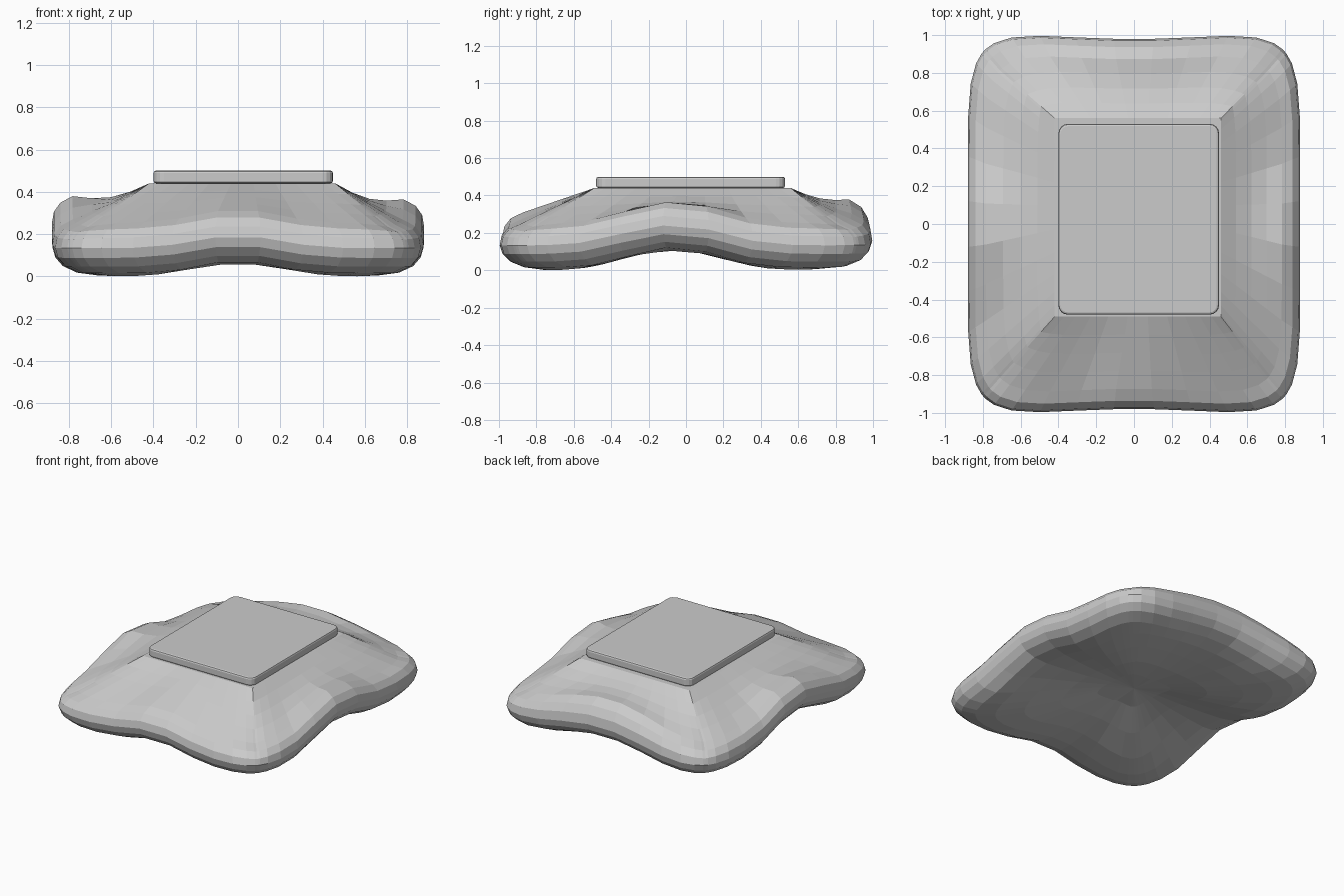
import bpy, bmesh, math

if "Cube" in bpy.data.objects:
    bpy.data.objects.remove(bpy.data.objects["Cube"])

HX, HY = 0.88, 1.01
SIDE = 13          # cells along each side of the cushion


def bump(v, centre, width):
    return math.exp(-(abs(v - centre) / width) ** 2.3)


def lift(x, y):
    """The cushion arches up along both middle lines; corners stay low."""
    across = (0.12 if x < 0 else 0.105) * bump(y, -0.07, 0.36)
    t = min(1, max(0, (y + 1) / 2))
    along = (0.055 + 0.03 * t) * bump(x, 0, 0.28 + 0.17 * t)
    return math.hypot(across, along)


def outline():
    """Directions round a unit square, denser towards the corners."""
    steps = [math.sin(math.pi / 2 * (2 * i / SIDE - 1)) for i in range(SIDE)]
    return ([(1, v) for v in steps] + [(-v, 1) for v in steps]
            + [(-1, -v) for v in steps] + [(v, -1) for v in steps])


def rim_point(p, q):
    r = (abs(p) ** 7 + abs(q) ** 7) ** (-1 / 7)
    x, y = p * r * HX, q * r * HY
    return x, y * (1 - 0.03 * abs(q) ** 6 * bump(x, 0, 0.5))


def crown(p, q):
    """Rim fullness above the seam: thin at corners, fuller at the back."""
    back = 0.3 * q ** 6 * bump(p, 0, 0.8) if q > 0 else 0
    return 1 - 0.2 * (p * q) ** 4 + back


dirs = outline()
N = len(dirs)

# Cushion: rings lofted from the hollow underside, round the rim, up to the pad
under = [(0.2, -0.134), (0.4, -0.134), (0.6, -0.134), (0.76, -0.132),
         (0.87, -0.115), (0.945, -0.085), (0.985, -0.045)]
over = [(1.0, 0.0), (0.99, 0.05), (0.955, 0.092), (0.89, 0.122)]
blend = [0.25, 0.5, 0.75, 1.0]

bm = bmesh.new()
rings = []
for s, dz in under + over:
    ring = []
    for p, q in dirs:
        x, y = rim_point(p, q)
        z = 0.14 + (lift(x, y) if s > 0.85 else lift(x * s, y * s))
        z += dz * crown(p, q) if dz > 0 else dz
        ring.append(bm.verts.new((x * s, y * s, z)))
    rings.append(ring)
s, dz = over[-1]
for k in blend:
    ring = []
    for p, q in dirs:
        x, y = rim_point(p, q)
        px, py = 0.02 + 0.44 * p, 0.035 + 0.525 * q
        dip = 0.035 * abs(p) ** 6 * bump(y, -0.07, 0.36)
        if q > 0:
            dip += 0.025 * q ** 6 * bump(x, 0, 0.6)
        z = (0.14 + lift(x, y) + dz * crown(p, q)) * (1 - k) + 0.44 * k
        ring.append(bm.verts.new((x * s * (1 - k) + px * k,
                                  y * s * (1 - k) + py * k,
                                  z - dip * math.sin(math.pi * k))))
    rings.append(ring)
for a, b in zip(rings, rings[1:]):
    for i in range(N):
        j = (i + 1) % N
        bm.faces.new((a[i], a[j], b[j], b[i]))
centre = bm.verts.new((0, 0, 0.006 + lift(0, 0)))
for i in range(N):
    bm.faces.new((centre, rings[0][(i + 1) % N], rings[0][i]))
bm.faces.new(rings[-1])
bmesh.ops.recalc_face_normals(bm, faces=bm.faces[:])
low = min(v.co.z for v in bm.verts)
for v in bm.verts:
    v.co.z -= low * max(0, 1 - v.co.z / 0.44)
mesh = bpy.data.meshes.new("cushion")
bm.to_mesh(mesh)
bm.free()
bpy.context.collection.objects.link(bpy.data.objects.new("cushion", mesh))

# Top plate: thin slab with rounded corners and softened rims
bm = bmesh.new()
bmesh.ops.create_cube(bm, size=1)
for v in bm.verts:
    v.co.x = 0.025 + 0.85 * v.co.x
    v.co.y = 0.025 + 1.01 * v.co.y
    v.co.z = 0.47 + 0.06 * v.co.z
upright = [e for e in bm.edges
           if abs(e.verts[0].co.z - e.verts[1].co.z) > 0.01]
bmesh.ops.bevel(bm, geom=upright, offset=0.05, segments=4, profile=0.5,
                affect='EDGES')
rims = [e for e in bm.edges
        if abs(e.verts[0].co.z - e.verts[1].co.z) < 0.001
        and abs(e.calc_face_angle(0)) > 1]
bmesh.ops.bevel(bm, geom=rims, offset=0.012, segments=2, profile=0.5,
                affect='EDGES')
mesh = bpy.data.meshes.new("top_plate")
bm.to_mesh(mesh)
bm.free()
bpy.context.collection.objects.link(bpy.data.objects.new("top_plate", mesh))
